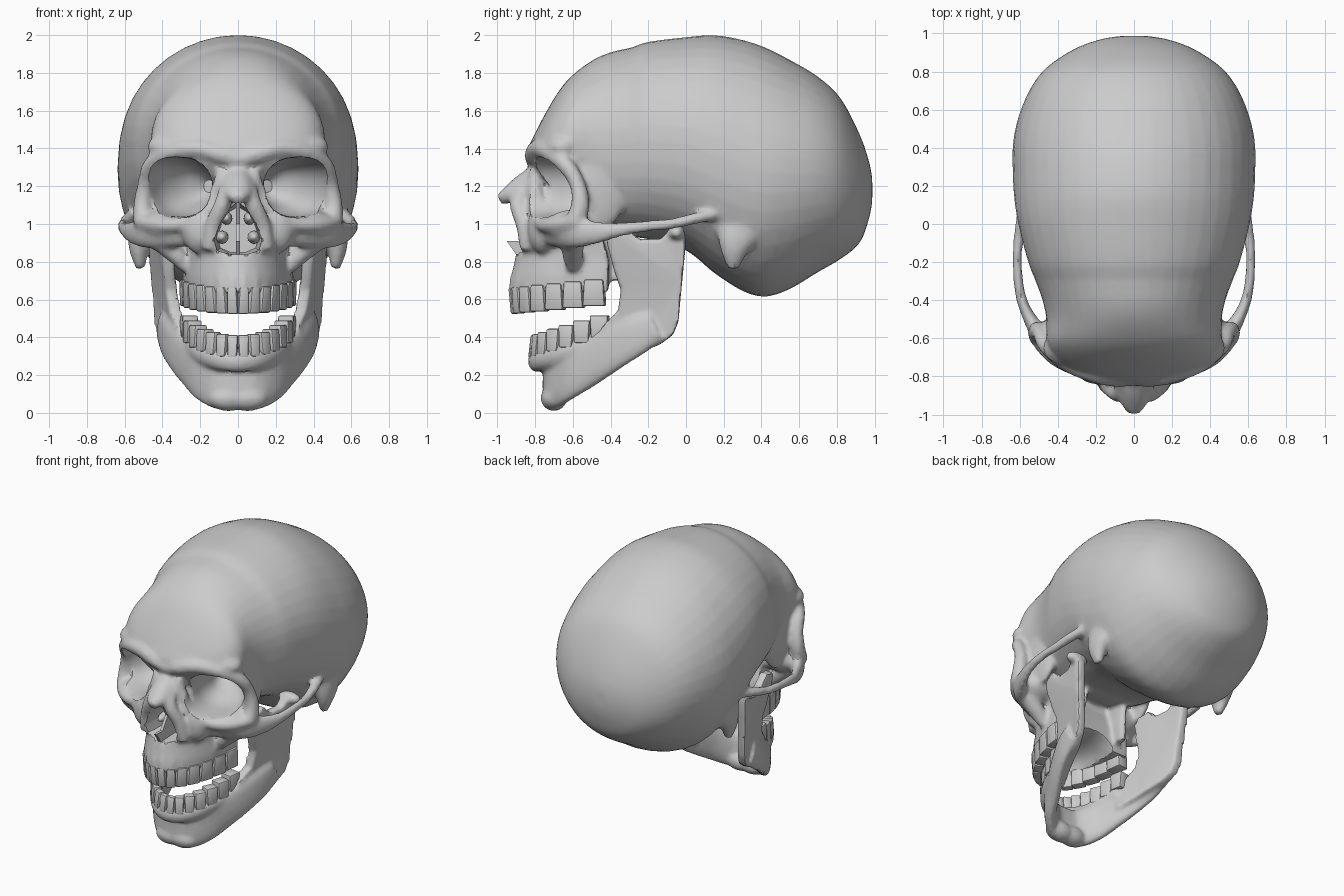
import bpy, bmesh, math
from mathutils import Vector, Matrix

cube = bpy.data.objects.get("Cube")
if cube:
    bpy.data.objects.remove(cube, do_unlink=True)

bone = bpy.data.materials.new("bone_grey")
bone.use_nodes = True
bone.diffuse_color = (0.6, 0.6, 0.6, 1)
bone.node_tree.nodes["Principled BSDF"].inputs["Base Color"].default_value = (0.6, 0.6, 0.6, 1)

Y, Z = Vector((0, 1, 0)), Vector((0, 0, 1))


def refine(rows, k=4):
    """Catmull-Rom interpolation between rows of numbers."""
    out = []
    for i in range(len(rows) - 1):
        a, b, c, d = rows[max(i - 1, 0)], rows[i], rows[i + 1], rows[min(i + 2, len(rows) - 1)]
        for j in range(k):
            t = j / k
            out.append([0.5 * (2 * q + (r - p) * t + (2 * p - 5 * q + 4 * r - s) * t * t
                               + (3 * q - p - 3 * r + s) * t ** 3)
                        for p, q, r, s in zip(a, b, c, d)])
    return out + [list(rows[-1])]


def superellipse(angle, p):
    c, s = math.cos(angle), math.sin(angle)
    return math.copysign(abs(c) ** (2 / p), c), math.copysign(abs(s) ** (2 / p), s)


def loft(bm, rings):
    rows = [[bm.verts.new(p) for p in ring] for ring in rings]
    n = len(rows[0])
    for a, b in zip(rows, rows[1:]):
        for i in range(n):
            bm.faces.new((a[i], a[(i + 1) % n], b[(i + 1) % n], b[i]))
    bm.faces.new(rows[0])
    bm.faces.new(rows[-1][::-1])


def tube(bm, rows, ref=Z, p=2, n=16):
    """Sweep an oval along rows of (x, y, z, side radius, upright radius)."""
    rows = refine(rows)
    mids = [Vector(r[:3]) for r in rows]
    rings = []
    for i, r in enumerate(rows):
        along = (mids[min(i + 1, len(mids) - 1)] - mids[max(i - 1, 0)]).normalized()
        side = along.cross(ref).normalized()
        up = side.cross(along)
        oval = [superellipse(math.tau * j / n, p) for j in range(n)]
        rings.append([mids[i] + side * r[3] * c + up * r[4] * s for c, s in oval])
    loft(bm, rings)


def flip(rows):
    return [(-r[0], *r[1:]) for r in rows]


def pair(bm, rows, **kw):
    tube(bm, rows, **kw)
    tube(bm, flip(rows), **kw)


def blobs(bm, centre, radii):
    """A matching ellipsoid on each side."""
    for s in (1, -1):
        place = Matrix.Translation((s * centre[0], *centre[1:]))
        bmesh.ops.create_icosphere(bm, subdivisions=3, radius=1,
                                   matrix=place @ Matrix.Diagonal((*radii, 1)))


def make(name, bm):
    bmesh.ops.recalc_face_normals(bm, faces=bm.faces[:])
    mesh = bpy.data.meshes.new(name)
    bm.to_mesh(mesh)
    bm.free()
    mesh.materials.append(bone)
    obj = bpy.data.objects.new(name, mesh)
    bpy.context.scene.collection.objects.link(obj)
    return obj


def fuse(obj, voxel):
    mod = obj.modifiers.new("fuse", 'REMESH')
    mod.mode = 'VOXEL'
    mod.voxel_size = voxel


def finish(obj, angle=35, ratio=None):
    if ratio:
        soft = obj.modifiers.new("soften", 'SMOOTH')
        soft.factor, soft.iterations = 0.5, 5
        obj.modifiers.new("simplify", 'DECIMATE').ratio = ratio
    bpy.ops.object.select_all(action='DESELECT')
    obj.select_set(True)
    bpy.context.view_layer.objects.active = obj
    bpy.ops.object.convert(target='MESH')
    bpy.ops.object.shade_smooth_by_angle(angle=math.radians(angle))


# Dental arches: position along the curve, and biting edge heights
def arch(t, b, back):
    return .27 * math.sin(t), back - b * math.cos(t)


def upper_edge(y):
    return .52 + (y + .94) * .1


def lower_edge(y):
    return .41 + (y + .81) * .3


UPPER, LOWER = (.58, -.33), (.475, -.33)
STEPS = [(i - 6.5) * .2 for i in range(14)]

# Braincase: sections from brow to back (y, top, bottom, half width)
bm = bmesh.new()
sections = [(-.835, 1.41, 1.33, .10), (-.79, 1.5, 1.28, .26), (-.74, 1.595, 1.22, .37),
            (-.67, 1.71, 1.15, .435), (-.6, 1.79, 1.1, .46), (-.5, 1.865, 1.0, .46),
            (-.4, 1.91, .95, .48), (-.29, 1.935, .93, .52), (-.2, 1.965, .92, .555),
            (0, 1.99, .86, .607), (.15, 2.0, .74, .63), (.3, 1.975, .645, .637),
            (.42, 1.935, .615, .635), (.55, 1.87, .655, .61), (.7, 1.78, .745, .55),
            (.82, 1.665, .815, .46), (.92, 1.475, .9, .31), (.97, 1.33, 1.03, .17),
            (.987, 1.24, 1.12, .06)]
rings = []
for y, top, low, w in refine(sections):
    mid, ring = (top + low) / 2, []
    for j in range(40):
        a = math.tau * j / 40
        c, s = superellipse(a, 2 if a < math.pi else max(2, 2.4 - .8 * max(y, 0)))
        ring.append((w * c, y, mid + (top - low) / 2 * s))
    rings.append(ring)
loft(bm, rings)

# Upper jaw: D-shaped levels (z, half width, front y, back y)
levels = [(.64, .29, -.925, -.41), (.72, .295, -.925, -.41), (.82, .285, -.905, -.41),
          (.92, .29, -.885, -.44), (1.02, .30, -.85, -.45), (1.12, .22, -.84, -.45),
          (1.28, .13, -.8, -.45)]
loft(bm, [[(w * math.cos(math.pi * j / 24), back - (back - front) * math.sin(math.pi * j / 24), z)
           for j in range(25)] for z, w, front, back in refine(levels)])
# Root ridges over the upper teeth
for t in STEPS:
    x, y = arch(t, *UPPER)
    tube(bm, [(x, y, .63, .036, .036), (x, y + .01, .72, .034, .034),
              (x * .97, y + .04, .84, .015, .015)], ref=Y, n=8)

# Cheek bone and arch
pair(bm, [(.22, -.72, .95, .06, .07), (.36, -.67, .96, .055, .085), (.48, -.59, .955, .05, .085),
          (.56, -.47, .955, .032, .06), (.6, -.35, .97, .027, .037), (.612, -.2, .99, .025, .03),
          (.605, -.08, 1.0, .028, .028), (.58, .05, 1.03, .035, .03),
          (.54, .18, 1.06, .03, .03), (.48, .28, 1.1, .02, .02)])
# Buttress from the cheek down to the molars
pair(bm, [(.27, -.6, .76, .03, .03), (.32, -.6, .83, .05, .055), (.42, -.6, .92, .06, .06)], ref=Y)
# Brow and outer eye-socket rim
pair(bm, [(0, -.80, 1.34, .05, .05), (.1, -.805, 1.37, .05, .05), (.22, -.78, 1.4, .05, .05),
          (.36, -.72, 1.38, .05, .05), (.46, -.635, 1.31, .045, .045), (.49, -.575, 1.21, .042, .042),
          (.505, -.56, 1.1, .05, .05), (.5, -.59, 1.0, .055, .055)], ref=Y)
# Lower eye-socket rim
pair(bm, [(.51, -.6, 1.01, .04, .04), (.42, -.7, .995, .04, .04), (.3, -.76, 1.0, .04, .04),
          (.18, -.79, 1.06, .04, .04), (.11, -.8, 1.18, .035, .035), (.08, -.8, 1.28, .035, .035)], ref=Y)
# Nose bridge and opening margins
tube(bm, [(0, -.77, 1.28, .07, .05), (0, -.87, 1.205, .075, .055), (0, -.94, 1.155, .07, .045),
          (0, -.99, 1.13, .03, .03)])
pair(bm, [(.05, -.82, 1.22, .045, .045), (.075, -.89, 1.12, .045, .045), (.13, -.855, .99, .045, .045),
          (.15, -.84, .86, .04, .04)], ref=Y)
# Bony knob behind the ear, and plates behind the palate
pair(bm, [(.49, .31, 1.1, .06, .15), (.52, .275, .95, .06, .115), (.525, .255, .86, .05, .075),
          (.515, .25, .765, .025, .03)], ref=Y)
pair(bm, [(.16, -.36, 1.02, .03, .1), (.17, -.36, .85, .03, .07), (.19, -.37, .7, .025, .05)], ref=Y)
# Fill of the temples, brow, socket floor and face beside the nose
blobs(bm, (.405, -.47, 1.2), (.055, .16, .24))
blobs(bm, (.33, -.65, 1.41), (.15, .1, .08))
blobs(bm, (.34, -.6, .99), (.17, .15, .1))
blobs(bm, (.2, -.76, .98), (.1, .08, .14))
skull = make("skull", bm)
fuse(skull, .015)

# Hollows: eye sockets, nose, palate, ear openings
bm = bmesh.new()
pair(bm, [(.36, -1.0, 1.185, .2, .165), (.315, -.72, 1.195, .18, .16), (.28, -.58, 1.19, .165, .15),
          (.235, -.48, 1.2, .12, .12), (.18, -.4, 1.2, .075, .08), (.15, -.34, 1.2, .03, .03)],
     p=2.4, n=24)
pear = [(.0, 1.115), (.045, 1.08), (.095, 1.0), (.125, .92), (.11, .86), (.04, .84)]
pear += [(-x, z) for x, z in pear[:0:-1]]
loft(bm, [[(x, y, z) for x, z in pear] for y in (-1.1, -.56)])
tube(bm, [(0, -.85, .58, .08, .06), (0, -.75, .62, .15, .11), (0, -.6, .62, .18, .12),
          (0, -.37, .62, .17, .12)])
blobs(bm, (.61, .13, .95), (.08, .03, .03))
hollows = make("hollows", bm)
hollows.hide_render = True
cut = skull.modifiers.new("cut", 'BOOLEAN')
cut.operation, cut.solver, cut.object = 'DIFFERENCE', 'EXACT', hollows
finish(skull, ratio=.25)
bpy.data.objects.remove(hollows, do_unlink=True)

# Thin nasal wall with the spine at its foot, and scrolls beside it
bm = bmesh.new()
wall = [(-.54, .81), (-.88, .81), (-.95, .91), (-.88, .91), (-.82, 1.0), (-.88, 1.12), (-.54, 1.13)]
loft(bm, [[(x, y, z) for y, z in wall] for x in (-.01, .01)])
blobs(bm, (.085, -.68, .93), (.035, .11, .035))
blobs(bm, (.06, -.68, 1.03), (.03, .11, .035))
finish(make("nasal_septum", bm))


def teeth(name, curve, edge, height, up):
    bm = bmesh.new()
    for t in STEPS:
        x, y = arch(t, *curve)
        dx, dy = .27 * math.cos(t), curve[0] * math.sin(t)
        molar = abs(math.sin(t))
        size = (.21 * math.hypot(dx, dy), .06 + .03 * molar, height)
        place = (Matrix.Translation((x, y, edge(y) - up * height / 2))
                 @ Matrix.Rotation(math.atan2(dy, dx), 4, 'Z') @ Matrix.Diagonal((*size, 1)))
        for v in bmesh.ops.create_cube(bm, size=1)["verts"]:
            if v.co.z * up > 0:
                v.co.y *= .5 + .45 * molar
            else:
                v.co.x *= .86
            v.co = place @ v.co
    obj = make(name, bm)
    bevel = obj.modifiers.new("round", 'BEVEL')
    bevel.width, bevel.segments = .01, 2
    finish(obj)


teeth("upper_teeth", UPPER, upper_edge, .14, -1)
teeth("lower_teeth", LOWER, lower_edge, .12, 1)

# Lower jaw: body, chin and tooth ridge
bm = bmesh.new()
half = [(0, -.715, .15, .045, .135), (.1, -.7, .155, .045, .135), (.195, -.62, .21, .045, .135),
        (.265, -.5, .275, .045, .125), (.33, -.38, .345, .04, .115), (.375, -.27, .405, .037, .105),
        (.4, -.16, .46, .032, .085)]
tube(bm, flip(half[:0:-1]) + half, p=2.5)
blobs(bm, (.05, -.7, .077), (.11, .07, .068))
ridge = []
for t in STEPS:
    x, y = arch(t, LOWER[0] - .01, LOWER[1])
    ridge.append((x, y, lower_edge(y) - .14, .042, .058))
tube(bm, ridge)

# Lower jaw: upright branch with hinge knob on each side
branch = [(-.45, .24), (-.3, .3), (-.14, .36), (-.07, .41), (-.04, .48), (-.02, .7), (0, .9),
          (-.01, .97), (-.09, .97), (-.13, .92), (-.25, .92), (-.31, .98), (-.4, .96), (-.42, .9),
          (-.38, .75), (-.345, .65), (-.36, .54), (-.45, .45)]


def branch_x(y, z):
    return .41 + .3 * (y + .05) + .06 * (z - .45) - .32 * (y + .05) * (z - .45)


for s in (1, -1):
    loft(bm, [[(s * (branch_x(y, z) + d), y, z) for y, z in branch] for d in (-.032, .032)])
blobs(bm, (.45, -.05, .955), (.085, .045, .04))
jaw = make("lower_jaw", bm)
fuse(jaw, .013)
finish(jaw, ratio=.3)
